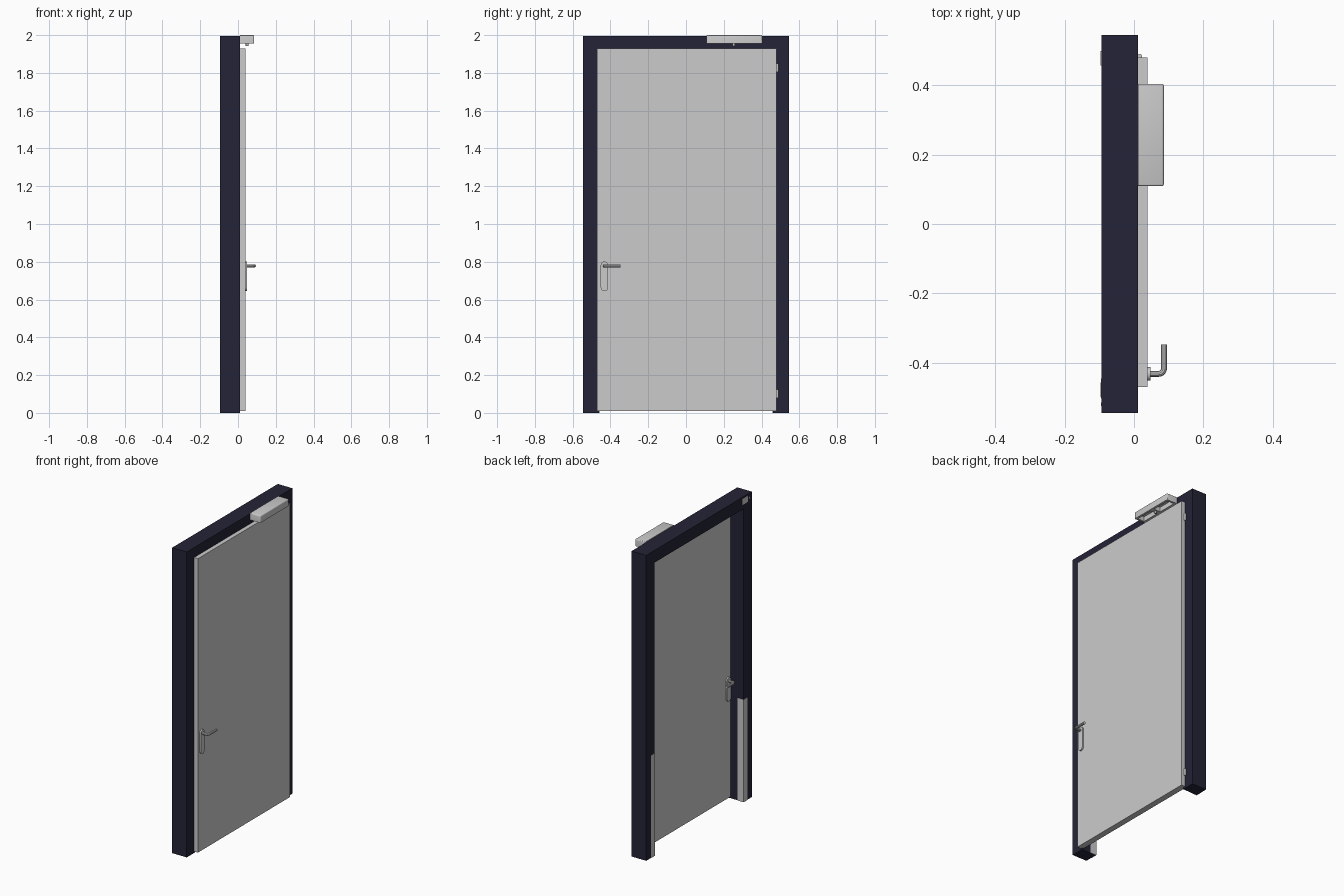
import bpy, bmesh, math

if "Cube" in bpy.data.objects:
    bpy.data.objects.remove(bpy.data.objects["Cube"])

navy = bpy.data.materials.new("dark_navy")
navy.diffuse_color = (0.017, 0.017, 0.038, 1)
navy.use_nodes = True
navy.node_tree.nodes["Principled BSDF"].inputs["Base Color"].default_value = navy.diffuse_color


def add_mesh(name, bm, mat=None, smooth=False):
    bmesh.ops.recalc_face_normals(bm, faces=bm.faces)
    me = bpy.data.meshes.new(name)
    bm.to_mesh(me)
    bm.free()
    ob = bpy.data.objects.new(name, me)
    bpy.context.collection.objects.link(ob)
    if mat:
        me.materials.append(mat)
    bpy.ops.object.select_all(action='DESELECT')
    ob.select_set(True)
    bpy.context.view_layer.objects.active = ob
    if smooth:
        bpy.ops.object.shade_smooth_by_angle()
    return ob


def prism(name, pts, vec, mat=None, smooth=False):
    """Extrude a closed polygon along a vector."""
    bm = bmesh.new()
    f = bm.faces.new([bm.verts.new(p) for p in pts])
    ext = bmesh.ops.extrude_face_region(bm, geom=[f])["geom"]
    bm.faces.ensure_lookup_table()
    bmesh.ops.translate(bm, vec=vec, verts=[v for v in ext if isinstance(v, bmesh.types.BMVert)])
    if f.is_valid and len(bm.faces) == len(pts) + 1:
        bm.faces.new([v for v in f.verts])
    return add_mesh(name, bm, mat, smooth)


def box(name, x, y, z, mat=None):
    pts = [(x[0], y[0], z[0]), (x[1], y[0], z[0]), (x[1], y[1], z[0]), (x[0], y[1], z[0])]
    return prism(name, pts, (0, 0, z[1] - z[0]), mat)


def cylinder(name, x, y, z0, z1, r, n=16):
    pts = [(x + r * math.cos(i * math.tau / n), y + r * math.sin(i * math.tau / n), z0) for i in range(n)]
    return prism(name, pts, (0, 0, z1 - z0), smooth=True)


# Frame: inverted U profile
outline = [(-.545, 0), (-.545, 1.995), (.545, 1.995), (.545, 0),
           (.46, 0), (.46, 1.915), (-.46, 1.915), (-.46, 0)]
prism("door_frame", [(-.094, y, z) for y, z in outline], (.105, 0, 0), navy)

# Door leaf
DOOR_BACK, DOOR_FRONT = .0, .039
box("door_leaf", (.0115, DOOR_FRONT), (-.470, .480), (.01, 1.93))
box("door_leaf_rebate", (DOOR_BACK, .0115), (-.457, .457), (.01, 1.912))

# Corner guards: L profiles wrapped on the back inner jamb corners
for side, label in ((1, "left"), (-1, "right")):
    prof = [(-.096, .498), (-.096, .457), (-.052, .457), (-.052, .461), (-.093, .461), (-.093, .498)]
    prism("corner_guard_" + label, [(x, side * y, 0) for x, y in prof], (0, 0, .67))

# Small cover plate and button on the back of the header
box("header_plate", (-.0955, -.093), (-.503, -.445), (1.945, 1.985))
box("header_button", (-.0955, -.093), (-.525, -.515), (1.96, 1.97))

# Hinges
for i, z in enumerate((.08, 1.805)):
    cylinder(f"hinge_{i}", .016, .483, z, z + .045, .007)

# Closer housing, rounded on the outer sides, hollow pockets below
closer = box("closer_housing", (.011, .086), (.109, .404), (1.955, 2.0))
bm = bmesh.new()
bm.from_mesh(closer.data)
edges = [e for e in bm.edges if any(v.co.x > .05 for v in e.verts)
         and not all(v.co.z < 1.96 for v in e.verts)]
bmesh.ops.bevel(bm, geom=edges, offset=.006, segments=3, affect='EDGES', profile=.5)
bm.to_mesh(closer.data)
bm.free()
for y in ((.122, .238), (.268, .391)):
    cut = box("pocket_cutter", (.025, .072), y, (1.94, 1.985))
    cut.hide_render = True
    bpy.context.view_layer.objects.active = closer
    m = closer.modifiers.new("pocket", 'BOOLEAN')
    m.operation, m.object, m.solver = 'DIFFERENCE', cut, 'EXACT'
    bpy.ops.object.modifier_apply(modifier=m.name)
    bpy.data.objects.remove(cut)
bpy.ops.object.select_all(action='DESELECT')
closer.select_set(True)
bpy.ops.object.shade_smooth_by_angle()
cylinder("closer_spindle", .048, .253, 1.942, 1.957, .007)

# Handles on both sides: stadium plate and bent round lever
Y, R = -.432, .0195
for sx, x0, label in ((1, DOOR_FRONT, "front"), (-1, DOOR_BACK, "back")):
    pts = []
    for start, zc in ((0, .782), (math.pi, .664)):
        for i in range(13):
            a = start + i * math.pi / 12
            pts.append((x0, Y + R * math.cos(a), zc + R * math.sin(a)))
    prism("handle_plate_" + label, pts, (sx * .009, 0, 0), smooth=True)

    cu = bpy.data.curves.new("handle_lever_" + label, 'CURVE')
    cu.dimensions = '3D'
    cu.bevel_depth, cu.bevel_resolution, cu.use_fill_caps = .0085, 3, True
    b, reach = .016, .0475
    path = [(0, 0)] + [(reach - b + b * math.sin(t), b - b * math.cos(t))
                       for t in [k * math.pi / 12 for k in range(7)]] + [(reach, .085)]
    sp = cu.splines.new('POLY')
    sp.points.add(len(path) - 1)
    for p, (dx, dy) in zip(sp.points, path):
        p.co = (x0 + sx * dx, Y + dy, .778, 1)
    lever = bpy.data.objects.new(cu.name, cu)
    bpy.context.collection.objects.link(lever)
    bpy.ops.object.select_all(action='DESELECT')
    lever.select_set(True)
    bpy.context.view_layer.objects.active = lever
    bpy.ops.object.convert(target='MESH')
    bpy.ops.object.shade_smooth_by_angle()
